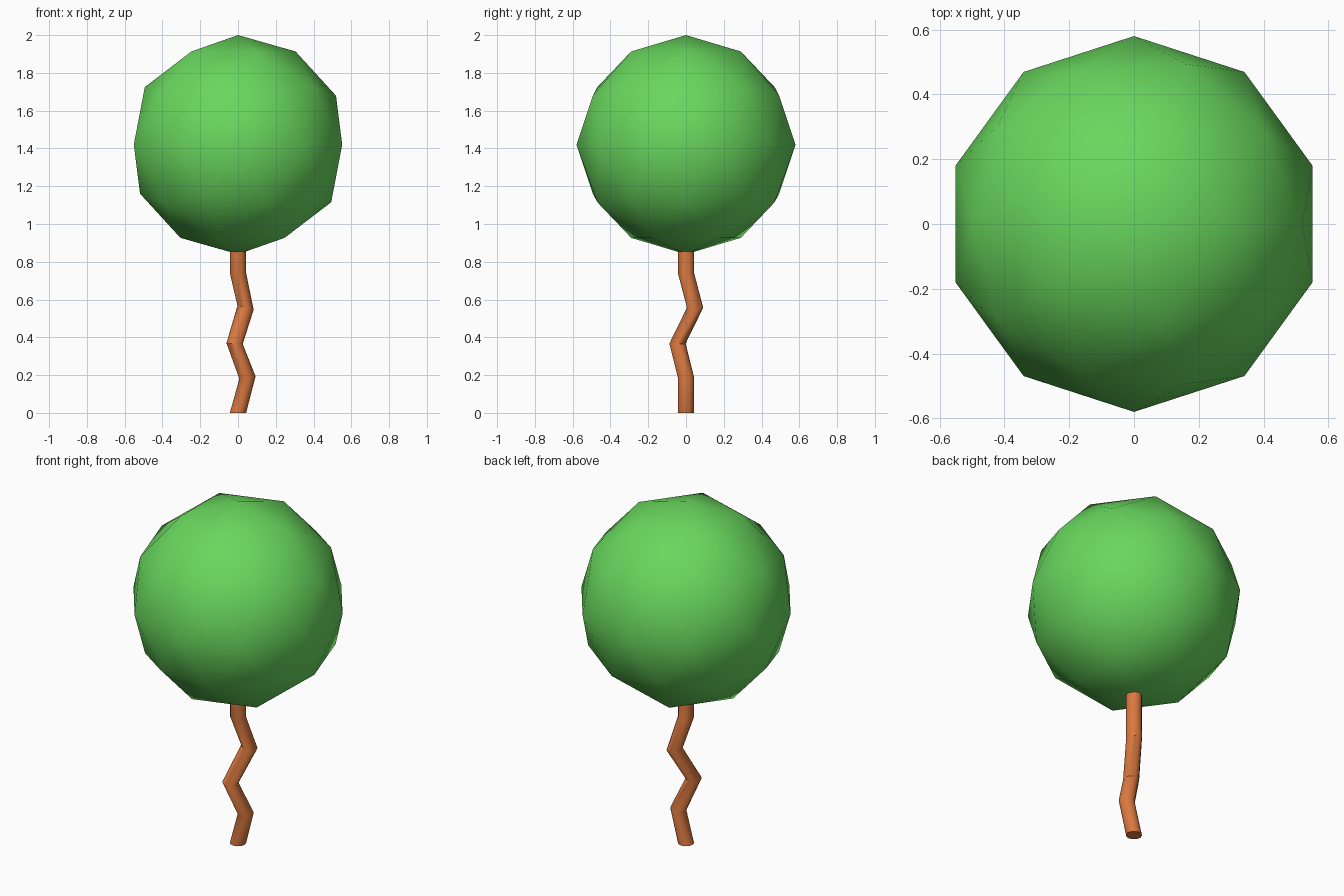
import bpy, bmesh
from math import cos, sin, tau, radians

if "Cube" in bpy.data.objects:
    bpy.data.objects.remove(bpy.data.objects["Cube"])


def material(name, rgb):
    m = bpy.data.materials.new(name)
    m.diffuse_color = (*rgb, 1)
    m.use_nodes = True
    m.node_tree.nodes["Principled BSDF"].inputs["Base Color"].default_value = m.diffuse_color
    return m


# Crown: low-poly sphere with smooth shading
bpy.ops.mesh.primitive_ico_sphere_add(subdivisions=2, radius=0.58, location=(0, 0, 1.42))
crown = bpy.context.object
crown.name = "crown"
crown.data.materials.append(material("leaves", (0.14, 0.68, 0.11)))
bpy.ops.object.shade_smooth()

# Trunk: crooked tube through rings (x, y, z, tilt of the ring along x)
R, SIDES = 0.043, 12
path = [(0, 0, 0, 0), (0.05, 0, 0.187, 0.15), (-0.018, -0.045, 0.367, -0.05),
        (0.04, 0.048, 0.557, -0.25), (0, 0, 0.74, 0), (0, 0, 0.92, 0)]
bm = bmesh.new()
rings = []
for x, y, z, tilt in path:
    ring = []
    for i in range(SIDES):
        a = tau * i / SIDES
        dx, dy = R * cos(a), R * sin(a)
        ring.append(bm.verts.new((x + dx, y + dy, z + tilt * dx)))
    rings.append(ring)
for lo, hi in zip(rings, rings[1:]):
    for i in range(SIDES):
        j = (i + 1) % SIDES
        bm.faces.new((lo[i], lo[j], hi[j], hi[i]))
bm.faces.new(rings[0][::-1])
bm.faces.new(rings[-1])
mesh = bpy.data.meshes.new("trunk")
bm.to_mesh(mesh)
bm.free()
trunk = bpy.data.objects.new("trunk", mesh)
bpy.context.collection.objects.link(trunk)
mesh.materials.append(material("bark", (0.70, 0.19, 0.05)))
bpy.ops.object.select_all(action='DESELECT')
trunk.select_set(True)
bpy.context.view_layer.objects.active = trunk
bpy.ops.object.shade_smooth_by_angle(angle=radians(40))
